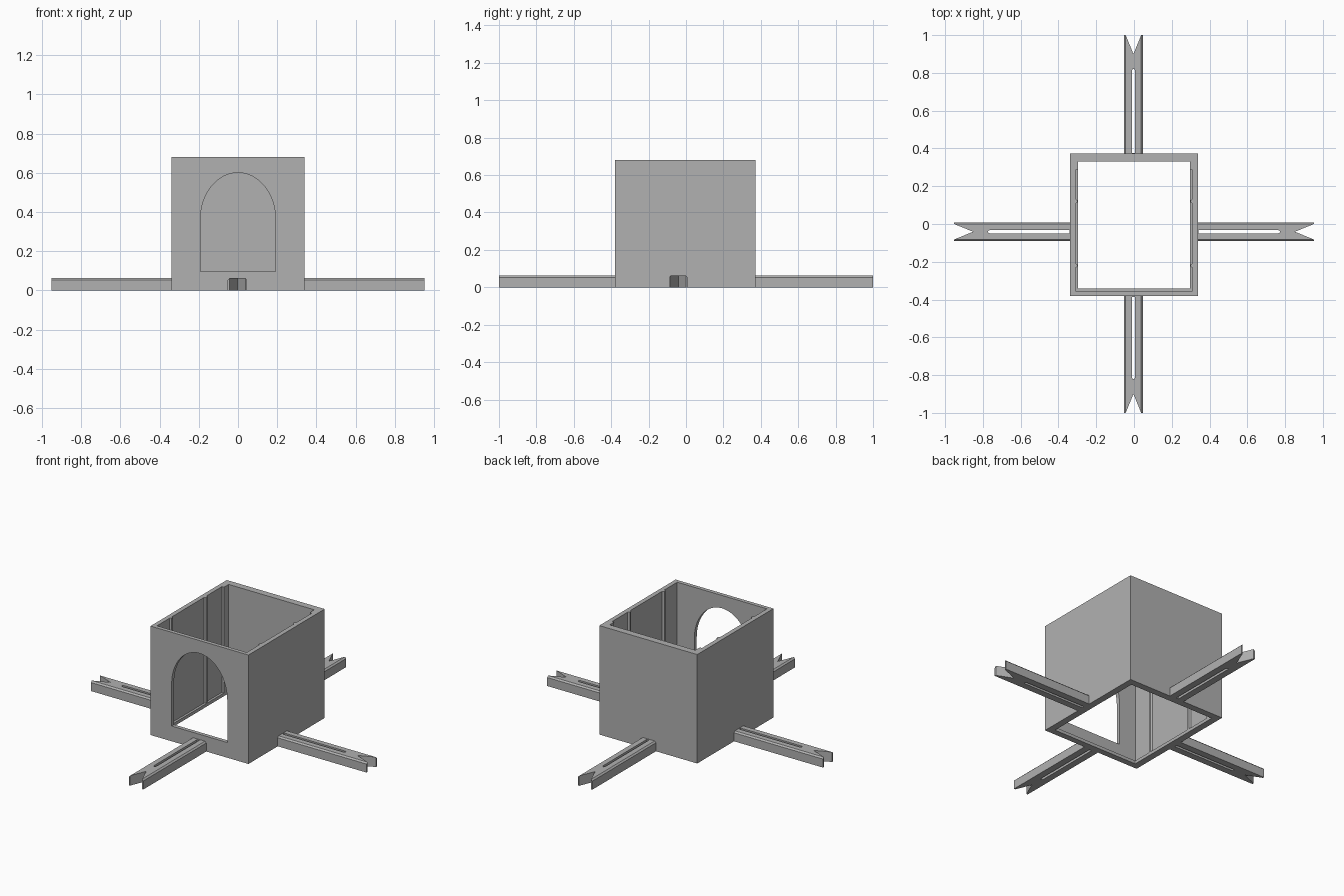
import bpy, bmesh, math

if "Cube" in bpy.data.objects:
    bpy.data.objects.remove(bpy.data.objects["Cube"])

grey = bpy.data.materials.new("warm_grey")
grey.diffuse_color = (0.44, 0.44, 0.44, 1)
grey.use_nodes = True
grey.node_tree.nodes["Principled BSDF"].inputs["Base Color"].default_value = grey.diffuse_color


def prism(name, pts, depth, place):
    """Extrude a closed 2D outline; place(u, v, w) gives the 3D position."""
    bm = bmesh.new()
    near = [bm.verts.new(place(u, v, 0)) for u, v in pts]
    far = [bm.verts.new(place(u, v, depth)) for u, v in pts]
    bm.faces.new(near)
    bm.faces.new(far)
    n = len(pts)
    for i in range(n):
        j = (i + 1) % n
        bm.faces.new((near[i], near[j], far[j], far[i]))
    bmesh.ops.recalc_face_normals(bm, faces=bm.faces)
    me = bpy.data.meshes.new(name)
    bm.to_mesh(me)
    bm.free()
    me.materials.append(grey)
    ob = bpy.data.objects.new(name, me)
    bpy.context.collection.objects.link(ob)
    return ob


def box(name, x0, x1, y0, y1, z0, z1):
    return prism(name, [(x0, y0), (x1, y0), (x1, y1), (x0, y1)], z1 - z0,
                 lambda u, v, w: (u, v, z0 + w))


def cut(target, cutter):
    m = target.modifiers.new("cut", 'BOOLEAN')
    m.operation = 'DIFFERENCE'
    m.solver = 'EXACT'
    m.object = cutter
    cutter.hide_render = True
    cutter.hide_viewport = True


# Open box with a narrow lip around the bottom
H = 0.68
shell = box("shell", -0.338, 0.338, -0.38, 0.372, 0, H)
cut(shell, box("bottom_opening_cutter", -0.296, 0.296, -0.342, 0.33, -0.1, 0.1))

# Upper cavity outline: corner posts at the back, slim ribs on both sides
side = [(0.31, -0.356)]
for y in (-0.22, 0.12):
    side += [(0.31, y - 0.012), (0.3, y - 0.006), (0.3, y + 0.006), (0.31, y + 0.012)]
side += [(0.31, 0.285), (0.296, 0.285), (0.296, 0.33)]
cavity = side + [(-x, y) for x, y in reversed(side)]
cut(shell, prism("cavity_cutter", cavity, 1, lambda u, v, w: (u, v, 0.02 + w)))

# Arched doorway in the front wall
arch = [(-0.192, 0.095), (0.192, 0.095)]
arch += [(0.192 * math.cos(math.pi * i / 32), 0.36 + 0.24 * math.sin(math.pi * i / 32))
         for i in range(33)]
cut(shell, prism("doorway_cutter", arch, 0.3, lambda u, v, w: (u, -0.5 + w, v)))


def arm(name, cx, cy, dx, dy, start, end):
    """Bevelled rail with a notched tip and a long through slot."""
    def put(s, t, z):  # s along the arm, t across it
        return (cx + dx * s - dy * t, cy + dy * s + dx * t, z)
    profile = [(-0.05, 0), (0.05, 0), (0.05, 0.053), (0.041, 0.062),
               (-0.041, 0.062), (-0.05, 0.053)]
    rail = prism(name, profile, end - start, lambda t, z, s: put(start + s, t, z))
    notch = [(end - 0.1, 0), (end + 0.02, -0.0492), (end + 0.02, 0.0492)]
    slot_end = end - 0.18
    slot = [(start + 0.012, -0.008), (slot_end - 0.008, -0.008), (slot_end, -0.004),
            (slot_end, 0.004), (slot_end - 0.008, 0.008), (start + 0.012, 0.008)]
    for label, pts in (("notch", notch), ("slot", slot)):
        cut(rail, prism(f"{name}_{label}_cutter", pts, 0.3,
                        lambda s, t, z: put(s, t, z - 0.1)))


# Four arms around the base
arm("back_arm", -0.003, 0, 0, 1, 0.365, 1.0)
arm("front_arm", -0.003, 0, 0, -1, 0.375, 1.0)
arm("right_arm", 0, -0.041, 1, 0, 0.33, 0.952)
arm("left_arm", 0, -0.041, -1, 0, 0.33, 0.952)
